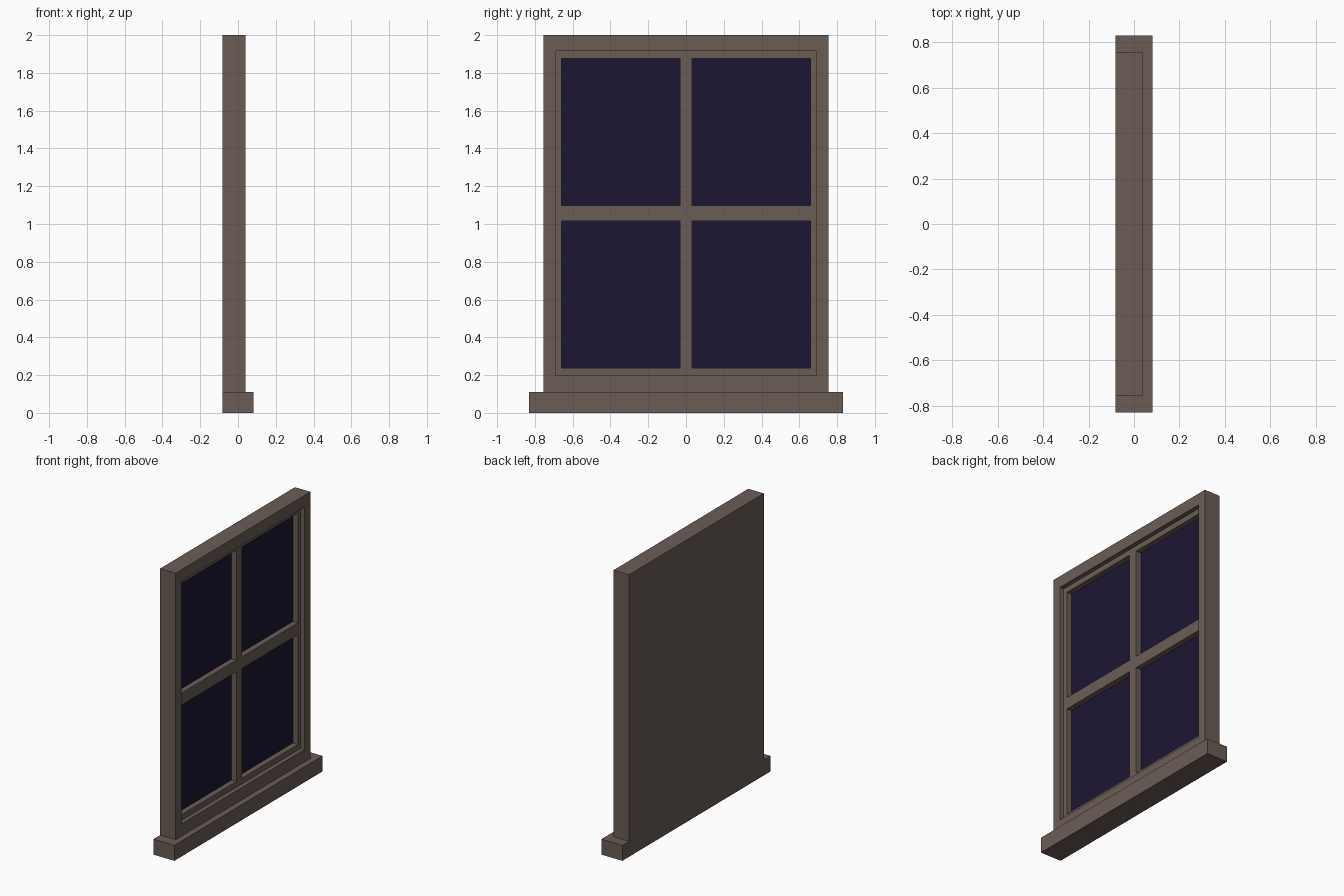
import bpy

if "Cube" in bpy.data.objects:
    bpy.data.objects.remove(bpy.data.objects["Cube"])


def material(name, rgb):
    m = bpy.data.materials.new(name)
    m.diffuse_color = (*rgb, 1)
    m.use_nodes = True
    m.node_tree.nodes["Principled BSDF"].inputs["Base Color"].default_value = m.diffuse_color
    return m


WOOD = material("brown_wood", (0.145, 0.108, 0.092))
GLASS = material("dark_glass", (0.012, 0.008, 0.034))


def box(name, x, y, z, mat=None):
    """Box from (min, max) ranges along each axis."""
    bpy.ops.mesh.primitive_cube_add(size=1)
    o = bpy.context.object
    o.name = name
    for v in o.data.vertices:
        v.co = [r[0] if c < 0 else r[1] for c, r in zip(v.co, (x, y, z))]
    if mat:
        o.data.materials.append(mat)
    return o


def cut(target, name, x, y, z):
    """Subtract a hidden box from the target."""
    c = box(name, x, y, z)
    c.hide_render = True
    c.hide_set(True)
    m = target.modifiers.new(name, 'BOOLEAN')
    m.operation = 'DIFFERENCE'
    m.solver = 'EXACT'
    m.object = c


OPEN_Y, OPEN_Z = (-0.69, 0.69), (0.197, 1.917)

# projecting sill
box("sill", (-0.082, 0.082), (-0.83, 0.83), (0, 0.11), WOOD)

# frame with a closed back and a pocket facing +x
frame = box("frame", (-0.082, 0.04), (-0.755, 0.755), (0.11, 2), WOOD)
cut(frame, "frame_cutter", (-0.04, 0.1), OPEN_Y, OPEN_Z)

# glass sheet on the pocket floor
box("glass", (-0.04, -0.03), OPEN_Y, OPEN_Z, GLASS)

# sash with flush glazing bars, four openings
sash = box("sash", (-0.03, 0.009), OPEN_Y, OPEN_Z, WOOD)
for y in ((-0.658, -0.032), (0.032, 0.658)):
    for z in ((0.237, 1.015), (1.099, 1.877)):
        cut(sash, "pane_cutter", (-0.1, 0.1), y, z)
